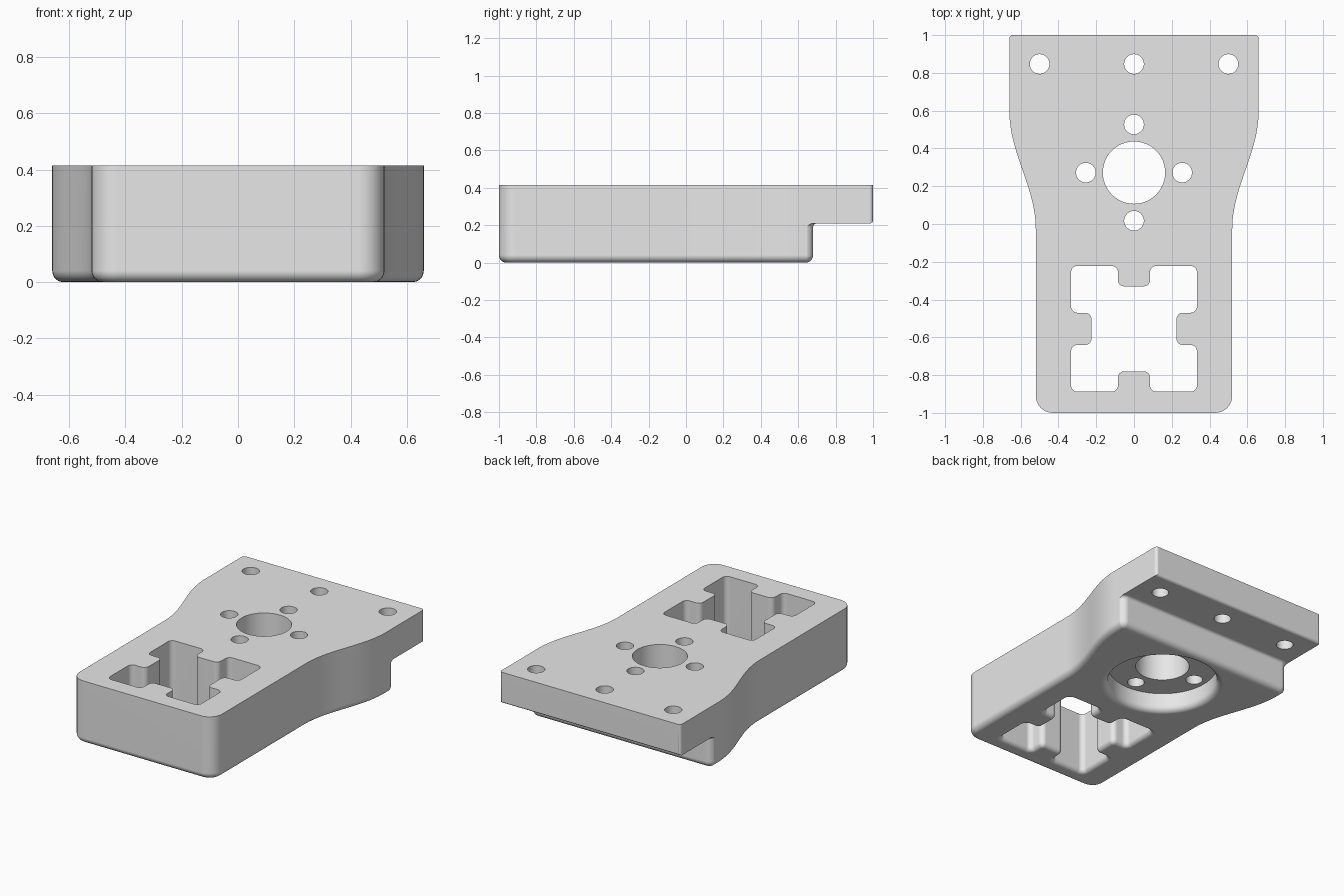
import bpy, bmesh
from math import sin, cos, pi
from mathutils import Vector

cube = bpy.data.objects.get("Cube")
if cube:
    bpy.data.objects.remove(cube, do_unlink=True)

HEIGHT = 0.415
STEPS = 8


def rounded(corners):
    """Plan outline from (x, y, radius) corners; radius 0 keeps a point."""
    out = []
    for i, (x, y, r) in enumerate(corners):
        p = Vector((x, y))
        if r == 0:
            out.append(p)
            continue
        a = (Vector(corners[i - 1][:2]) - p).normalized()
        b = (Vector(corners[(i + 1) % len(corners)][:2]) - p).normalized()
        centre = p + (a + b) * r          # all rounded corners are square
        for k in range(STEPS + 1):
            t = k / STEPS * pi / 2
            out.append(centre - b * r * cos(t) - a * r * sin(t))
    return out


def circle(x, y, r, n=64):
    return [Vector((x + r * cos(2 * pi * i / n), y + r * sin(2 * pi * i / n)))
            for i in range(n)]


def offset(outline, d):
    """Move a counter-clockwise outline outward by d."""
    out = []
    for i, p in enumerate(outline):
        e = (p - outline[i - 1]).normalized()
        f = (outline[(i + 1) % len(outline)] - p).normalized()
        n, m = Vector((e.y, -e.x)), Vector((f.y, -f.x))
        out.append(p + (n + m) * d / (1 + n.dot(m)))
    return out


def level(outline, z, d=0.0):
    return [(p.x, p.y, z) for p in offset(outline, d)]


def fillet(outline, r, side):
    """Rings of a rounded bottom edge: side -1 for solids, +1 for openings."""
    return [level(outline, r * (1 - cos(k / STEPS * pi / 2)),
                  side * r * (1 - sin(k / STEPS * pi / 2)))
            for k in range(STEPS + 1)]


def loft(name, rings):
    bm = bmesh.new()
    loops = [[bm.verts.new(p) for p in ring] for ring in rings]
    for low, high in zip(loops, loops[1:]):
        for i in range(len(low)):
            bm.faces.new((low[i - 1], low[i], high[i], high[i - 1]))
    bm.faces.new(loops[0][::-1])
    bm.faces.new(loops[-1])
    bmesh.ops.recalc_face_normals(bm, faces=bm.faces)
    mesh = bpy.data.meshes.new(name)
    bm.to_mesh(mesh)
    bm.free()
    obj = bpy.data.objects.new(name, mesh)
    bpy.context.collection.objects.link(obj)
    return obj


# Body: wide back flowing into a narrower front, rounded bottom edge
waist = [(0.59 - 0.07 * cos(pi * k / 24), -0.03 + 0.63 * k / 24, 0)
         for k in range(25)]
plan = rounded([(-0.52, -1, 0.09), (0.52, -1, 0.09)] + waist
               + [(0.66, 1, 0.02), (-0.66, 1, 0.02)]
               + [(-x, y, r) for x, y, r in reversed(waist)])
body = loft("mounting_block", fillet(plan, 0.04, -1) + [level(plan, HEIGHT)])

cutters = []

# Step under the back, leaving a thinner overhanging flange
step = rounded([(0.9, 0.6, 0), (0.9, 1.2, 0), (-0.9, 1.2, 0), (-0.9, 0.6, 0),
                (-0.662, 0.6, 0), (-0.662, 0.68, 0.047),
                (0.662, 0.68, 0.047), (0.662, 0.6, 0)])
inner = [level(step, 0.19 + 0.02 * sin(k / STEPS * pi / 2),
               -0.02 * (1 - cos(k / STEPS * pi / 2))) for k in range(STEPS + 1)]
cutters.append(loft("step_cutter", [level(step, -0.1, 0.04)]
                    + fillet(step, 0.04, 1) + inner))

# Rounded lower edge of the flange
edge = [(0.981 + 0.02 * sin(k / STEPS * pi / 2), 0.229 - 0.02 * cos(k / STEPS * pi / 2))
        for k in range(STEPS + 1)] + [(1.1, 0.229), (1.1, 0.1), (0.981, 0.1)]
cutters.append(loft("flange_edge_cutter", [[(x, y, z) for y, z in edge]
                                           for x in (-0.8, 0.8)]))

# Square pocket with a tab in the middle of each side
quarter = [(0.333, 0.333), (0.085, 0.333), (0.085, 0.225),
           (-0.085, 0.225), (-0.085, 0.333)]
corners = []
for turn in range(4):
    corners += [(x, y - 0.555, 0.033) for x, y in quarter]
    quarter = [(-y, x) for x, y in quarter]
pocket = rounded(corners)
cutters.append(loft("pocket_cutter", [level(pocket, -0.1, 0.03)]
                    + fillet(pocket, 0.03, 1) + [level(pocket, 0.6)]))

# Round recess under the centre bore
recess = circle(0, 0.272, 0.335)
cutters.append(loft("recess_cutter", [level(recess, -0.1, 0.04)]
                    + fillet(recess, 0.04, 1) + [level(recess, 0.125)]))

# Centre bore, four holes around it and three flange holes
holes = [(0, 0.272, 0.165)]
holes += [(0.255 * cos(k * pi / 2), 0.272 + 0.255 * sin(k * pi / 2), 0.052)
          for k in range(4)]
holes += [(x, 0.847, 0.052) for x in (-0.5, 0, 0.5)]
for x, y, r in holes:
    ring = circle(x, y, r, 48)
    cutters.append(loft("hole_cutter", [level(ring, -0.2), level(ring, 0.7)]))

# Apply the cuts
bpy.ops.object.select_all(action="DESELECT")
bpy.context.view_layer.objects.active = body
body.select_set(True)
for cutter in cutters:
    cutter.hide_render = True
    mod = body.modifiers.new("cut", "BOOLEAN")
    mod.operation = "DIFFERENCE"
    mod.solver = "EXACT"
    mod.object = cutter
    bpy.ops.object.modifier_apply(modifier=mod.name)
    bpy.data.objects.remove(cutter, do_unlink=True)

# Plain grey finish, smooth fillets and crisp rims
grey = bpy.data.materials.new("plain_grey")
grey.use_nodes = True
grey.diffuse_color = (0.8, 0.8, 0.8, 1)
grey.node_tree.nodes["Principled BSDF"].inputs["Base Color"].default_value = (0.8, 0.8, 0.8, 1)
body.data.materials.clear()
body.data.materials.append(grey)
bpy.ops.object.shade_smooth_by_angle(angle=pi / 6)
normals = body.modifiers.new("even_normals", "WEIGHTED_NORMAL")
normals.keep_sharp = True
